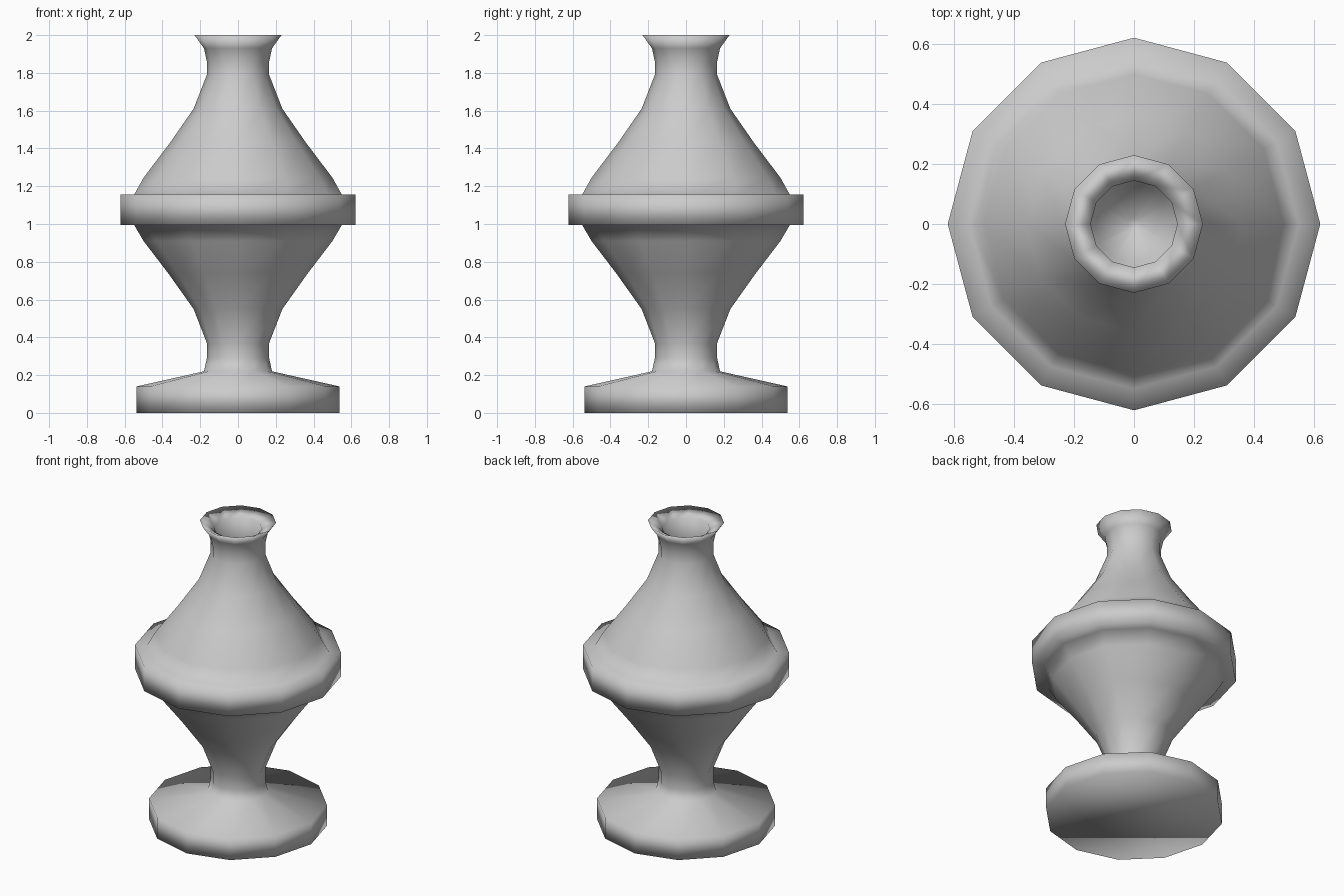
import bpy, bmesh, math

if "Cube" in bpy.data.objects:
    bpy.data.objects.remove(bpy.data.objects["Cube"])

SIDES = 12


def lathe(name, profile):
    """Revolve (radius, z) points about z; close a centre point or cap an end ring."""
    bm = bmesh.new()
    rings = []
    for r, z in profile:
        rings.append([bm.verts.new((r * math.cos(2 * math.pi * i / SIDES),
                                    r * math.sin(2 * math.pi * i / SIDES), z))
                      for i in range(SIDES)])
    for a, b in zip(rings, rings[1:]):
        for i in range(SIDES):
            j = (i + 1) % SIDES
            bm.faces.new((a[i], a[j], b[j], b[i]))
    bm.faces.new(list(reversed(rings[0])))
    bm.faces.new(rings[-1])
    bmesh.ops.recalc_face_normals(bm, faces=bm.faces)
    for f in bm.faces:
        f.smooth = True
    mesh = bpy.data.meshes.new(name)
    bm.to_mesh(mesh)
    bm.free()
    ob = bpy.data.objects.new(name, mesh)
    bpy.context.collection.objects.link(ob)
    return ob


# foot, stem and lower bowl
lower = [(0.537, 0), (0.537, 0.14), (0.18, 0.22), (0.165, 0.29), (0.165, 0.37),
         (0.235, 0.55), (0.37, 0.74), (0.50, 0.91), (0.55, 0.995)]
# belt
belt = [(0.622, 0.995), (0.622, 1.155)]
# shoulder, neck and flared lip
upper = [(0.55, 1.155), (0.50, 1.245), (0.36, 1.43), (0.235, 1.61), (0.165, 1.79),
         (0.165, 1.86), (0.18, 1.93), (0.23, 2.0)]
# hollow inside
inside = [(0.145, 1.955), (0.145, 1.79), (0.21, 1.60), (0.47, 1.22), (0.50, 1.08),
          (0.46, 0.92), (0.21, 0.56), (0.13, 0.38), (0.02, 0.28)]

lathe("vase", lower + belt + upper + inside)
